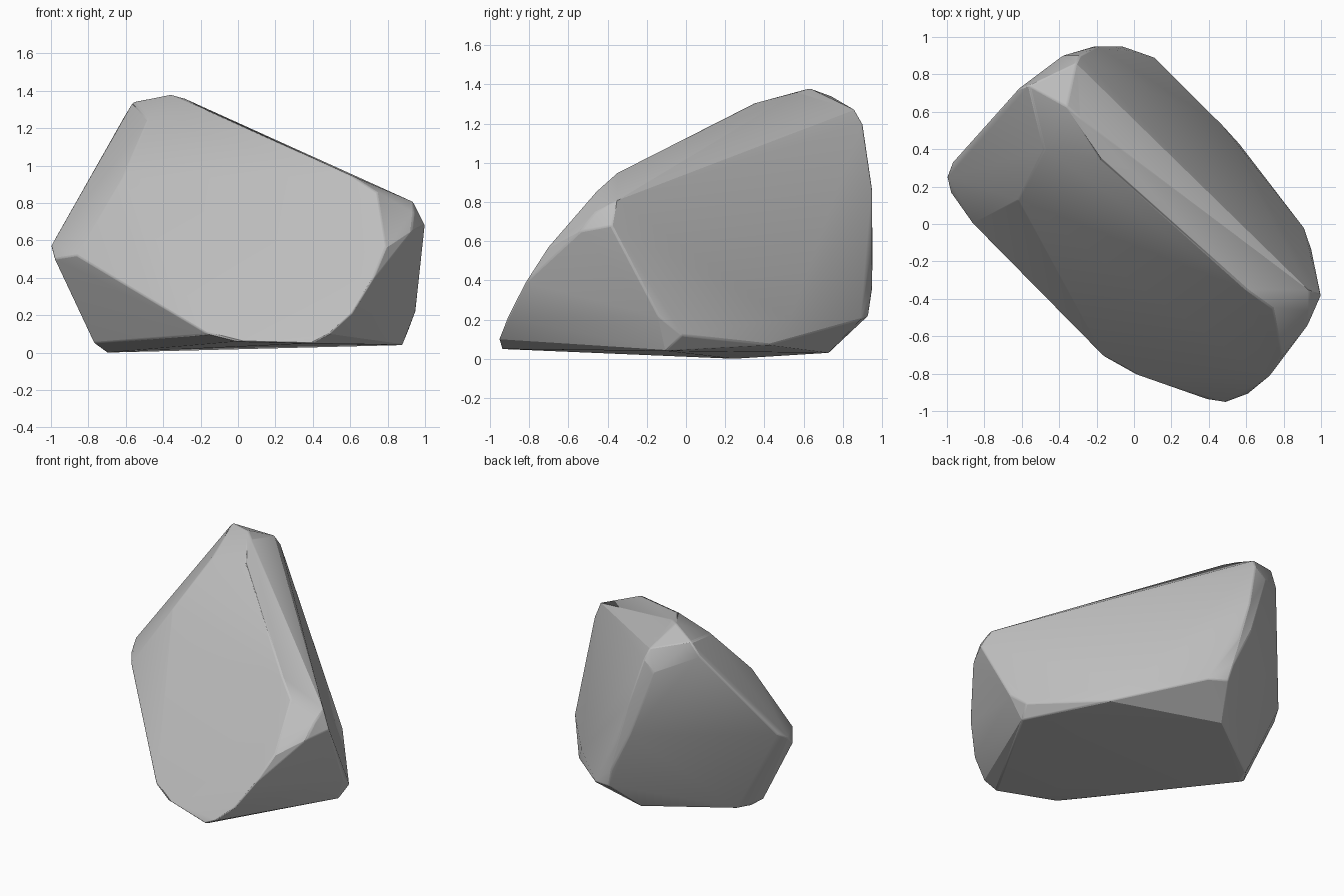
import bpy
import bmesh
import math

# Remove the default cube
cube = bpy.data.objects.get("Cube")
if cube:
    bpy.data.objects.remove(cube, do_unlink=True)


def flat_material(name, colour):
    material = bpy.data.materials.new(name)
    material.use_nodes = True
    material.diffuse_color = colour
    shader = next(n for n in material.node_tree.nodes if n.type == "BSDF_PRINCIPLED")
    shader.inputs["Base Color"].default_value = colour
    shader.inputs["Roughness"].default_value = 0.9
    return material


# Corner groups of the boulder, each one a worn ridge or tip
peak = [(-.36, .63, 1.38), (-.29, .57, 1.36), (-.56, .74, 1.34),
        (-.62, .72, 1.24), (-.31, .86, 1.27), (-.48, .40, 1.25)]
crest = [(-.17, .34, 1.3), (.60, -.35, .95), (.74, -.45, .86),
         (.94, -.36, .8)]
right_tip = [(1, -.38, .68), (.94, -.46, .75), (.93, -.54, .65)]
front_corner = [(.79, -.71, .56), (.72, -.82, .39), (.61, -.91, .21)]
front_toe = [(.49, -.955, .10), (.40, -.94, .05),
             (0, -.80, .06), (-.16, -.71, .10)]
left_tip = [(-.62, .13, .93), (-.86, 0, .52), (-.98, .17, .50),
            (-1, .25, .57), (-.97, .33, .62)]
right_foot = [(.91, -.02, .12), (.95, -.14, .22), (.88, -.1, .04)]
low_edge = [(.57, .42, .07), (.47, .53, .2), (.11, .89, .2)]
back_edge = [(-.38, .9, 1.13), (-.29, .9, 1.2), (-.2, .95, .87),
             (-.21, .95, .65), (-.12, .95, .6), (-.06, .95, .35),
             (-.03, .93, .22)]
base = [(-.15, .73, .03), (-.66, .36, .01), (-.7, .25, 0), (-.77, .21, .05)]


def build_boulder(groups):
    bm = bmesh.new()
    for group in groups:
        for corner in group:
            bm.verts.new(corner)
    # Wrap a convex skin round the corners and merge near-flat facets
    hull = bmesh.ops.convex_hull(bm, input=bm.verts[:])
    spare = {v for v in hull["geom_interior"] + hull["geom_unused"]
             if isinstance(v, bmesh.types.BMVert)}
    bmesh.ops.delete(bm, geom=list(spare), context="VERTS")
    bmesh.ops.dissolve_limit(bm, angle_limit=math.radians(2),
                             verts=bm.verts[:], edges=bm.edges[:])
    bmesh.ops.recalc_face_normals(bm, faces=bm.faces[:])
    mesh = bpy.data.meshes.new("boulder")
    bm.to_mesh(mesh)
    bm.free()
    boulder = bpy.data.objects.new("boulder", mesh)
    bpy.context.collection.objects.link(boulder)
    return boulder


boulder = build_boulder([peak, crest, right_tip, front_corner, front_toe,
                         left_tip, right_foot, low_edge, back_edge, base])
boulder.data.materials.append(flat_material("stone grey", (.52, .52, .52, 1)))

# Slightly worn edges
wear = boulder.modifiers.new("worn edges", "BEVEL")
wear.width = 0.008
wear.segments = 2
wear.limit_method = "ANGLE"
wear.angle_limit = math.radians(25)

bpy.ops.object.select_all(action="DESELECT")
boulder.select_set(True)
bpy.context.view_layer.objects.active = boulder
bpy.ops.object.shade_smooth_by_angle(angle=math.radians(20))
